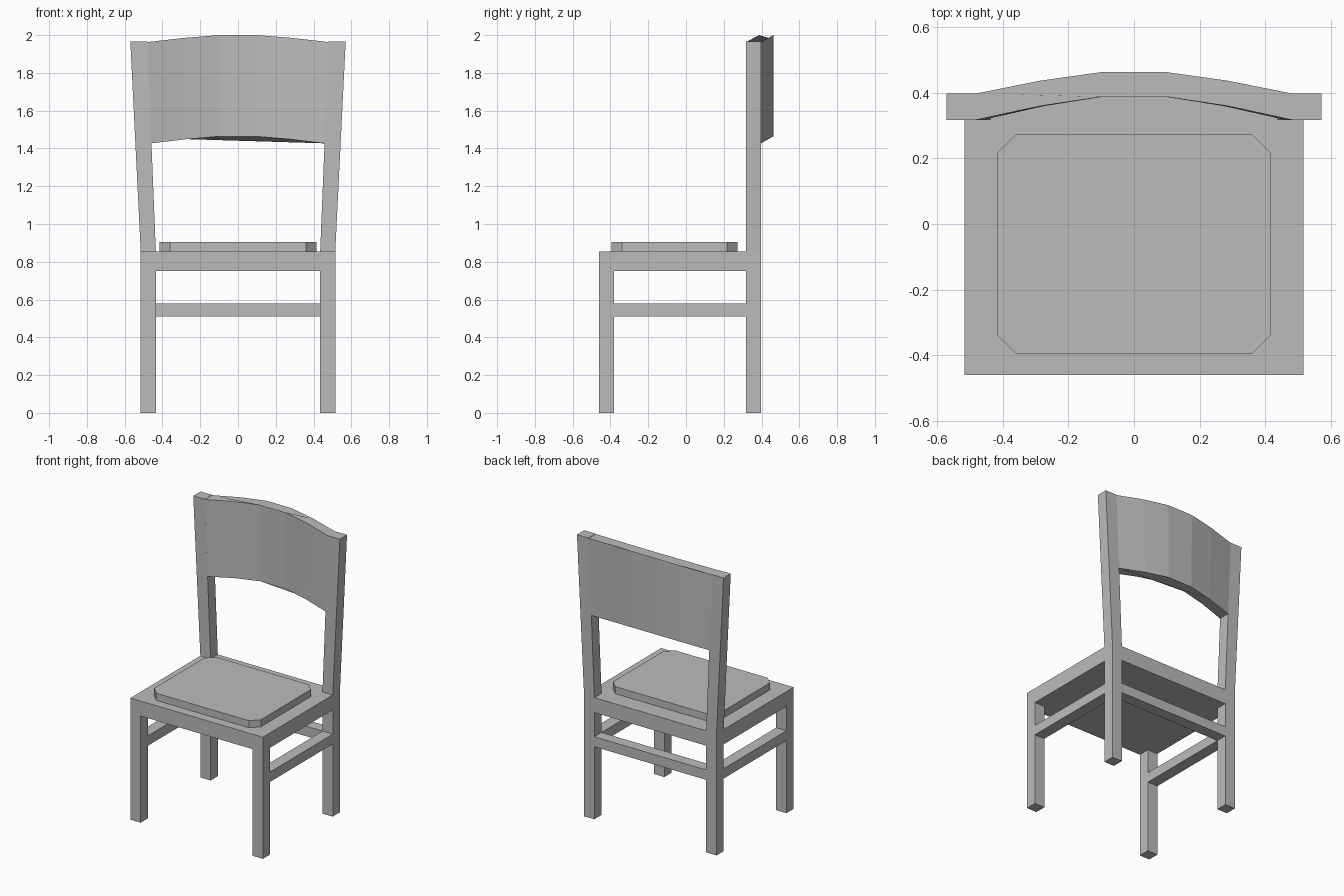
import bpy
import bmesh

cube = bpy.data.objects.get("Cube")
if cube:
    bpy.data.objects.remove(cube, do_unlink=True)

grey = bpy.data.materials.new("plain grey")
grey.use_nodes = True
grey.diffuse_color = (0.5, 0.5, 0.5, 1)
grey.node_tree.nodes["Principled BSDF"].inputs["Base Color"].default_value = (0.5, 0.5, 0.5, 1)


def loft(name, bottom, top):
    """Closed solid between two matching outlines."""
    bm = bmesh.new()
    low = [bm.verts.new(p) for p in bottom]
    high = [bm.verts.new(p) for p in top]
    bm.faces.new(low[::-1])
    bm.faces.new(high)
    n = len(low)
    for i in range(n):
        j = (i + 1) % n
        bm.faces.new((low[i], low[j], high[j], high[i]))
    bmesh.ops.recalc_face_normals(bm, faces=bm.faces[:])
    mesh = bpy.data.meshes.new(name)
    bm.to_mesh(mesh)
    bm.free()
    mesh.materials.append(grey)
    obj = bpy.data.objects.new(name, mesh)
    bpy.context.collection.objects.link(obj)
    return obj


def rect(x0, x1, y0, y1, z):
    return [(x0, y0, z), (x1, y0, z), (x1, y1, z), (x0, y1, z)]


def box(name, x, y, z):
    return loft(name, rect(*x, *y, z[0]), rect(*x, *y, z[1]))


OUT, INN = 0.515, 0.435
FRONT, BACK = (-0.46, -0.38), (0.317, 0.397)
SEAT = (0.75, 0.855)
RAIL = (0.51, 0.58)

# Legs, side stretchers and splayed back posts
for side, s in (("left", 1), ("right", -1)):
    x = sorted((s * INN, s * OUT))
    box(f"front_leg_{side}", x, FRONT, (0, SEAT[0]))
    box(f"back_leg_{side}", x, BACK, (0, SEAT[0]))
    box(f"side_stretcher_{side}", x, (FRONT[1], BACK[0]), RAIL)
    top_x = sorted((s * 0.48, s * 0.57))
    loft(f"back_post_{side}", rect(*x, *BACK, SEAT[1]), rect(*top_x, *BACK, 1.965))

box("back_stretcher", (-INN, INN), BACK, RAIL)

# Seat slab
box("seat", (-OUT, OUT), (FRONT[0], BACK[1]), SEAT)

# Cushion with clipped corners
cx, cy, cut = 0.415, 0.333, 0.055
outline = [(cx - cut, -cy), (cx, cut - cy), (cx, cy - cut), (cx - cut, cy),
           (cut - cx, cy), (-cx, cy - cut), (-cx, cut - cy), (cut - cx, -cy)]
loft("cushion", *[[(x, y - 0.061, z) for x, y in outline] for z in (SEAT[1], 0.905)])

# Curved backrest, bowed backward and upward in the middle
arc = [(-0.48, 0), (-0.285, 0.6), (-0.1, 1), (0.1, 1), (0.285, 0.6), (0.48, 0)]


def slat_ring(z, scale):
    front = [(x * scale, BACK[0] + 0.07 * b, z + 0.037 * b) for x, b in arc]
    back = [(x * scale, BACK[1] + 0.065 * b, z + 0.037 * b) for x, b in arc]
    return front + back[::-1]


loft("backrest", slat_ring(1.427, 0.956), slat_ring(1.963, 1))
